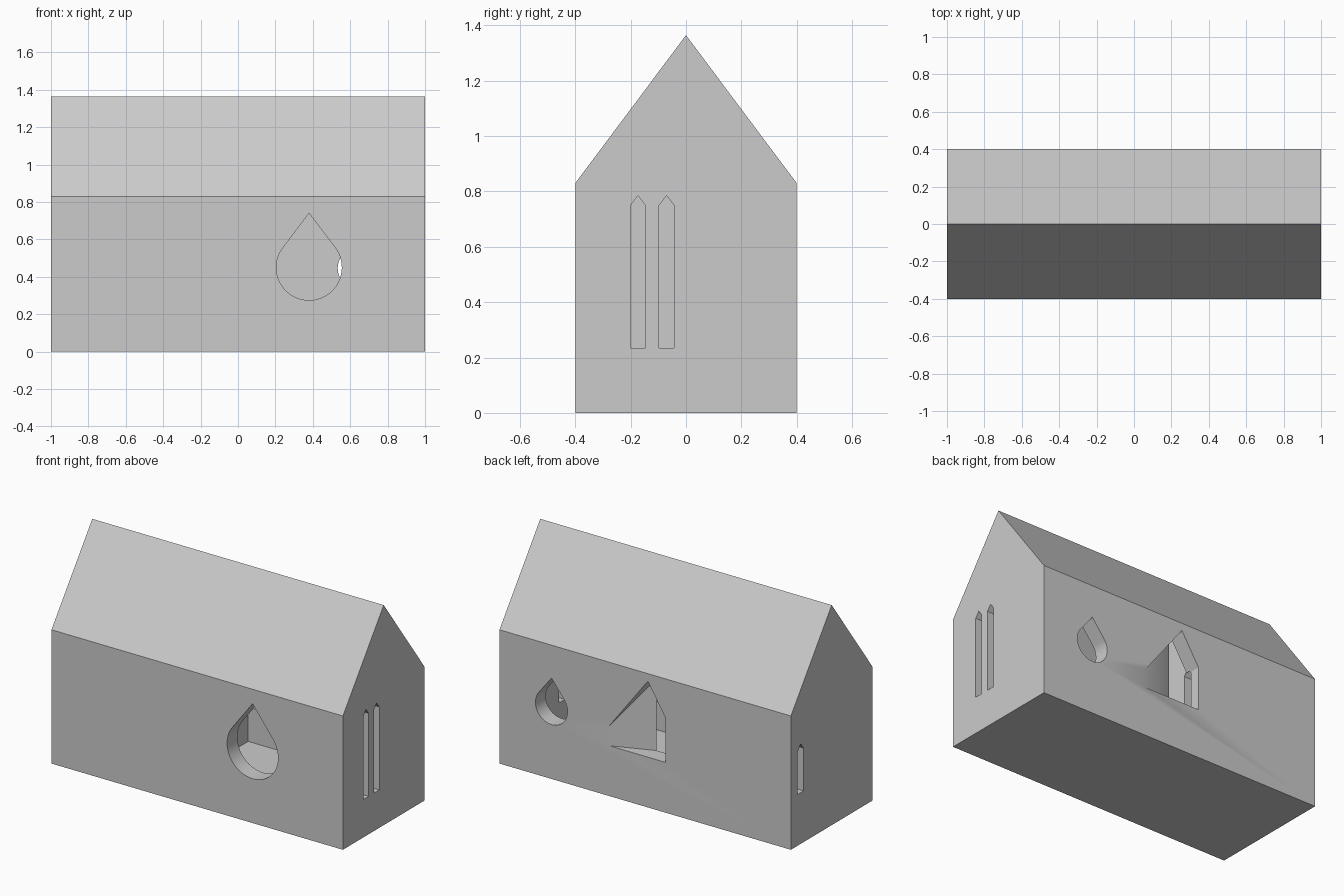
import bpy
import bmesh
import math

if "Cube" in bpy.data.objects:
    bpy.data.objects.remove(bpy.data.objects["Cube"], do_unlink=True)

WALL = 0.1          # wall thickness
HALF_L, HALF_W = 1.0, 0.4
EAVE, RIDGE = 0.83, 1.365
ROOM_END = -0.14    # inner face of the solid end block


def loft(name, sections):
    """Closed solid through matching rings of points."""
    bm = bmesh.new()
    rings = [[bm.verts.new(p) for p in s] for s in sections]
    n = len(rings[0])
    bm.faces.new(rings[0])
    bm.faces.new(rings[-1])
    for a, b in zip(rings, rings[1:]):
        for i in range(n):
            j = (i + 1) % n
            bm.faces.new((a[i], a[j], b[j], b[i]))
    bmesh.ops.connect_verts_nonplanar(bm, angle_limit=0.01, faces=bm.faces[:])
    bmesh.ops.recalc_face_normals(bm, faces=bm.faces[:])
    mesh = bpy.data.meshes.new(name)
    bm.to_mesh(mesh)
    bm.free()
    obj = bpy.data.objects.new(name, mesh)
    bpy.context.collection.objects.link(obj)
    return obj


def along_x(profile, x):
    return [(x, y, z) for y, z in profile]


def along_y(profile, y):
    return [(x, y, z) for x, z in profile]


def gable(half, low, eave, ridge):
    return [(-half, low), (half, low), (half, eave), (0, ridge), (-half, eave)]


def slit(y0, y1, low, shoulder, peak):
    return [(y0, low), (y1, low), (y1, shoulder), ((y0 + y1) / 2, peak), (y0, shoulder)]


def teardrop(x, z, r, tip, steps=40):
    start = math.pi / 2 + math.acos(r / tip)
    sweep = 2 * math.pi - 2 * math.acos(r / tip)
    arc = [start + sweep * i / steps for i in range(steps + 1)]
    return [(x, z + tip)] + [(x + r * math.cos(a), z + r * math.sin(a)) for a in arc]


def carve(target, cutter):
    cutter.hide_render = True
    mod = target.modifiers.new("carve", "BOOLEAN")
    mod.operation = "DIFFERENCE"
    mod.solver = "EXACT"
    mod.object = cutter
    bpy.context.view_layer.update()
    graph = bpy.context.evaluated_depsgraph_get()
    mesh = bpy.data.meshes.new_from_object(target.evaluated_get(graph))
    target.modifiers.clear()
    target.data = mesh
    bpy.data.objects.remove(cutter, do_unlink=True)


# Gabled block
outer = gable(HALF_W, 0, EAVE, RIDGE)
house = loft("house", [along_x(outer, -HALF_L), along_x(outer, HALF_L)])

# Hollow room with sloping ceiling
slope = (RIDGE - EAVE) / HALF_W
room_ridge = RIDGE - WALL * math.hypot(1, slope)
room_half = HALF_W - WALL
inner = gable(room_half, WALL, room_ridge - slope * room_half, room_ridge)
carve(house, loft("room", [along_x(inner, ROOM_END), along_x(inner, HALF_L - WALL)]))

# Teardrop openings, front and back
for name, side, drop in (("front_drop", -1, teardrop(0.38, 0.45, 0.175, 0.29)),
                         ("back_drop", 1, teardrop(0.643, 0.447, 0.11, 0.178))):
    carve(house, loft(name, [along_y(drop, side * 0.25), along_y(drop, side * 0.45)]))

# Splayed gable window in the back wall
wide = [(ROOM_END, 0.312), (0.247, 0.312), (0.247, 0.435), (-0.018, 0.783), (ROOM_END, 0.587)]
narrow = [(ROOM_END, 0.312), (-0.008, 0.312), (-0.008, 0.757), (-0.018, 0.783), (ROOM_END, 0.587)]
carve(house, loft("splayed_window", [along_y(wide, 0.45), along_y(wide, HALF_W),
                                     along_y(narrow, room_half), along_y(narrow, 0.25)]))

# Two slits into the room, one long slit through the solid end
for name, profile, x0, x1 in (
        ("slit_a", slit(-0.2, -0.147, 0.235, 0.75, 0.785), 0.85, 1.05),
        ("slit_b", slit(-0.097, -0.043, 0.235, 0.75, 0.785), 0.85, 1.05),
        ("long_slit", slit(0.275, 0.333, 0.318, 0.583, 0.62), -1.05, ROOM_END + 0.004)):
    carve(house, loft(name, [along_x(profile, x0), along_x(profile, x1)]))

# Plain grey finish
grey = bpy.data.materials.new("plain_grey")
grey.use_nodes = True
colour = (0.6, 0.6, 0.6, 1)
grey.diffuse_color = colour
grey.node_tree.nodes["Principled BSDF"].inputs["Base Color"].default_value = colour
house.data.materials.clear()
house.data.materials.append(grey)
for face in house.data.polygons:
    face.material_index = 0

bpy.ops.object.select_all(action="DESELECT")
house.select_set(True)
bpy.context.view_layer.objects.active = house
bpy.ops.object.shade_smooth_by_angle(angle=math.radians(30))
